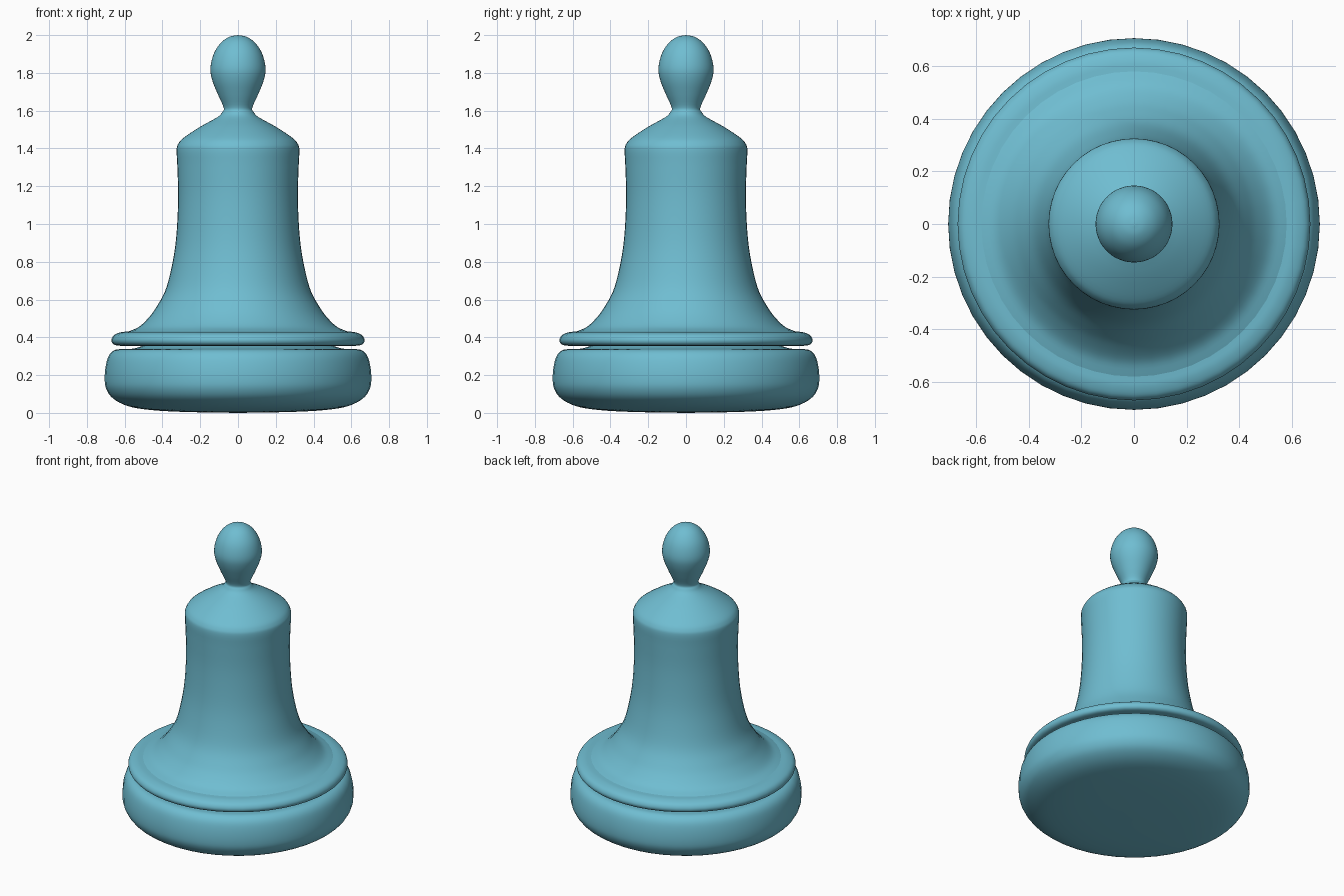
import bpy, bmesh, math
from mathutils import Vector

if "Cube" in bpy.data.objects:
    bpy.data.objects.remove(bpy.data.objects["Cube"])

SEGMENTS = 48

mat = bpy.data.materials.new("teal")
mat.diffuse_color = (0.16, 0.51, 0.64, 1)
mat.use_nodes = True
mat.node_tree.nodes["Principled BSDF"].inputs["Base Color"].default_value = mat.diffuse_color


def smooth_profile(pts, steps=4):
    """Catmull-Rom curve through (radius, height) points."""
    p = [Vector(q) for q in pts]
    p = [2 * p[0] - p[1]] + p + [2 * p[-1] - p[-2]]
    out = []
    for a, b, c, d in zip(p, p[1:], p[2:], p[3:]):
        for i in range(steps):
            t = i / steps
            out.append(0.5 * (2 * b + (c - a) * t + (2 * a - 5 * b + 4 * c - d) * t * t
                              + (3 * b - a - 3 * c + d) * t ** 3))
    return out + [p[-2]]


def lathe(name, pts):
    bm = bmesh.new()
    vs = [bm.verts.new((max(r, 0), 0, z)) for r, z in smooth_profile(pts)]
    es = [bm.edges.new(e) for e in zip(vs, vs[1:])]
    bmesh.ops.spin(bm, geom=vs + es, axis=(0, 0, 1), cent=(0, 0, 0),
                   angle=math.tau, steps=SEGMENTS, use_merge=True)
    bmesh.ops.remove_doubles(bm, verts=bm.verts, dist=1e-5)
    bmesh.ops.recalc_face_normals(bm, faces=bm.faces)
    # open shells: make sure the widest face points outward
    f = max(bm.faces, key=lambda f: f.calc_center_median().xy.length)
    if f.normal.xy.dot(f.calc_center_median().xy) < 0:
        bmesh.ops.reverse_faces(bm, faces=bm.faces)
    me = bpy.data.meshes.new(name)
    bm.to_mesh(me)
    bm.free()
    me.materials.append(mat)
    ob = bpy.data.objects.new(name, me)
    bpy.context.collection.objects.link(ob)
    bpy.context.view_layer.objects.active = ob
    ob.select_set(True)
    bpy.ops.object.shade_smooth_by_angle(angle=math.radians(50))
    ob.select_set(False)


# Rounded foot, closing in to the groove
lathe("base", [(0, 0), (0.28, 0.005), (0.46, 0.015), (0.58, 0.035), (0.66, 0.075),
               (0.697, 0.125), (0.706, 0.18), (0.70, 0.25), (0.683, 0.305),
               (0.65, 0.334), (0.60, 0.337), (0.55, 0.341), (0.50, 0.356)])

# Thin ring above the groove
lathe("collar", [(0.50, 0.356), (0.56, 0.354), (0.62, 0.355), (0.658, 0.362),
                 (0.67, 0.385), (0.656, 0.412), (0.62, 0.427), (0.58, 0.431)])

# Flared body, sloping shoulder, neck and egg-shaped knob
lathe("body_and_knob", [(0.58, 0.431), (0.525, 0.455), (0.475, 0.502), (0.435, 0.556),
                        (0.386, 0.645), (0.353, 0.765), (0.328, 0.92), (0.317, 1.13),
                        (0.321, 1.30), (0.325, 1.39), (0.316, 1.425), (0.286, 1.458),
                        (0.20, 1.515), (0.11, 1.565), (0.083, 1.593), (0.076, 1.617),
                        (0.106, 1.685), (0.136, 1.76), (0.146, 1.825), (0.128, 1.902),
                        (0.09, 1.96), (0.045, 1.991), (0, 2.0)])
